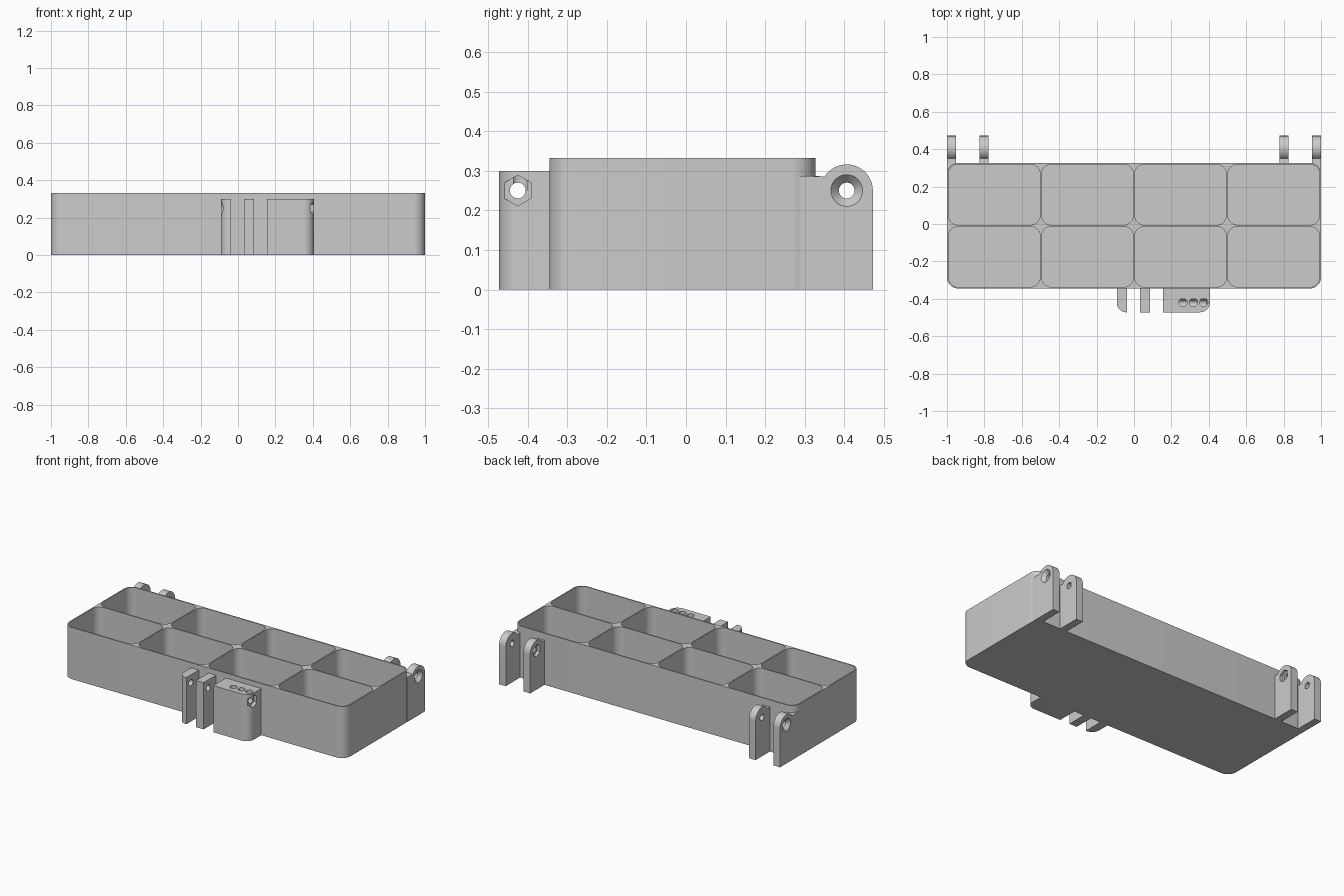
import bpy, bmesh
from math import sin, cos, pi
from mathutils import Matrix

if "Cube" in bpy.data.objects:
    bpy.data.objects.remove(bpy.data.objects["Cube"], do_unlink=True)

# single plastic colour
grey = bpy.data.materials.new("grey plastic")
grey.use_nodes = True
COLOUR = (0.6, 0.6, 0.6, 1)
grey.diffuse_color = COLOUR
grey.node_tree.nodes["Principled BSDF"].inputs["Base Color"].default_value = COLOUR


def finish(name, bm):
    bmesh.ops.recalc_face_normals(bm, faces=bm.faces)
    mesh = bpy.data.meshes.new(name)
    bm.to_mesh(mesh)
    bm.free()
    mesh.materials.append(grey)
    ob = bpy.data.objects.new(name, mesh)
    bpy.context.collection.objects.link(ob)
    return ob


def prism(name, outline, axis, lo, hi):
    """Extrude a 2D outline along x (outline in y, z) or z (outline in x, y)."""
    bm = bmesh.new()
    verts = [bm.verts.new((lo, a, b) if axis == "x" else (a, b, lo)) for a, b in outline]
    face = bm.faces.new(verts)
    res = bmesh.ops.extrude_face_region(bm, geom=[face])
    step = (hi - lo, 0, 0) if axis == "x" else (0, 0, hi - lo)
    bmesh.ops.translate(bm, vec=step,
                        verts=[v for v in res["geom"] if isinstance(v, bmesh.types.BMVert)])
    return finish(name, bm)


def arc(cx, cy, r, start, end, n):
    return [(cx + r * cos(start + (end - start) * i / n),
             cy + r * sin(start + (end - start) * i / n)) for i in range(n + 1)]


def circle(cx, cy, r, n=32):
    return arc(cx, cy, r, pi / 2, pi / 2 + 2 * pi, n)[:-1]


def rounded(x0, x1, y0, y1, radii):
    """Rectangle outline with radii for front left, front right, back right, back left."""
    corners = [(x0, y0, 1, 1), (x1, y0, -1, 1), (x1, y1, -1, -1), (x0, y1, 1, -1)]
    pts = []
    for i, ((x, y, sx, sy), r) in enumerate(zip(corners, radii)):
        if r:
            a = pi + i * pi / 2
            pts += arc(x + sx * r, y + sy * r, r, a, a + pi / 2, 12)
        else:
            pts.append((x, y))
    return pts


def countersink(x, y, z, side):
    """Conical recess with its wide end on the face at x, open towards side."""
    bm = bmesh.new()
    bmesh.ops.create_cone(bm, cap_ends=True, segments=32, radius1=0.019, radius2=0.041, depth=0.024)
    bmesh.ops.transform(bm, verts=bm.verts, matrix=Matrix.Translation((x - side * 0.011, y, z))
                        @ Matrix.Rotation(side * pi / 2, 4, "Y"))
    return finish("countersink_cutter", bm)


def cut(ob, cutters):
    bpy.context.view_layer.objects.active = ob
    for cutter in cutters:
        mod = ob.modifiers.new("cut", "BOOLEAN")
        mod.operation, mod.solver, mod.object = "DIFFERENCE", "EXACT", cutter
        bpy.ops.object.modifier_apply(modifier=mod.name)
        bpy.data.objects.remove(cutter, do_unlink=True)


def smooth(ob):
    bpy.ops.object.select_all(action="DESELECT")
    ob.select_set(True)
    bpy.context.view_layer.objects.active = ob
    bpy.ops.object.shade_smooth_by_angle()


# ---- tray with two rows of four compartments
FRONT, BACK, TOP = -0.345, 0.327, 0.332
GAP, RIM, FLOOR = 0.008, 0.008, 0.015
W = (2 - 2 * RIM - 3 * GAP) / 4
D = (BACK - FRONT - 2 * RIM - GAP) / 2


def compartment(col, row):
    x, y = -1 + RIM + col * (W + GAP), FRONT + RIM + row * (D + GAP)
    return prism("compartment_cutter", rounded(x, x + W, y, y + D, [0.052] * 4),
                 "z", FLOOR, TOP + 0.1)


tray = prism("tray", rounded(-1, 1, FRONT, BACK, [0.06] * 4), "z", 0, TOP)
cut(tray, [compartment(c, r) for c in range(4) for r in range(2)])
smooth(tray)

# ---- hinge lugs on the back, mirrored left and right
HY, HZ, HR = 0.406, 0.25, 0.066
for side, label in ((1, "left"), (-1, "right")):
    for kind, root, a, b in (("outer", 0.287, 0.952, 1.0), ("inner", BACK - 0.004, 0.778, 0.826)):
        outline = [(root, 0), (HY + HR, 0)] + arc(HY, HZ, HR, 0, pi * 0.82, 20) + [(root, 0.287)]
        lo, hi = sorted((side * a, side * b))
        lug = prism(f"{label}_{kind}_hinge_lug", outline, "x", lo, hi)
        cutters = [prism("pin_cutter", circle(HY, HZ, 0.02), "x", lo - 0.1, hi + 0.1)]
        if kind == "outer":
            cutters += [countersink(side, HY, HZ, side), compartment(3 if side > 0 else 0, 1)]
        else:
            lo, hi = sorted((side * (a - 0.05), side * (a + 0.02)))
            cutters.append(prism("nut_cutter", circle(HY, HZ, 0.038, 6), "x", lo, hi))
        cut(lug, cutters)
        smooth(lug)

# ---- latch mount on the front: two lugs and a wide block
LY, LZ, LFRONT, LTOP = -0.425, 0.25, -0.472, 0.3
for name, x0, x1, radii in (("latch_end_lug", -0.092, -0.037, (0.05, 0, 0, 0)),
                            ("latch_middle_lug", 0.032, 0.086, (0, 0, 0, 0)),
                            ("latch_block", 0.155, 0.407, (0, 0.055, 0, 0))):
    part = prism(name, rounded(x0, x1, LFRONT, FRONT + 0.004, radii), "z", 0, LTOP)
    cutters = [prism("pin_cutter", circle(LY, LZ, 0.02), "x", x0 - 0.1, x1 + 0.1)]
    if name == "latch_end_lug":
        cutters.append(countersink(x0, LY, LZ, -1))
    if name == "latch_block":
        cutters.append(prism("nut_cutter", circle(LY, LZ, 0.039, 6), "x", x1 - 0.02, x1 + 0.1))
        cutters += [prism("hole_cutter", circle(x, -0.419, 0.022), "z", LZ, LTOP + 0.1)
                    for x in (0.262, 0.318, 0.373)]
    cut(part, cutters)
    smooth(part)
